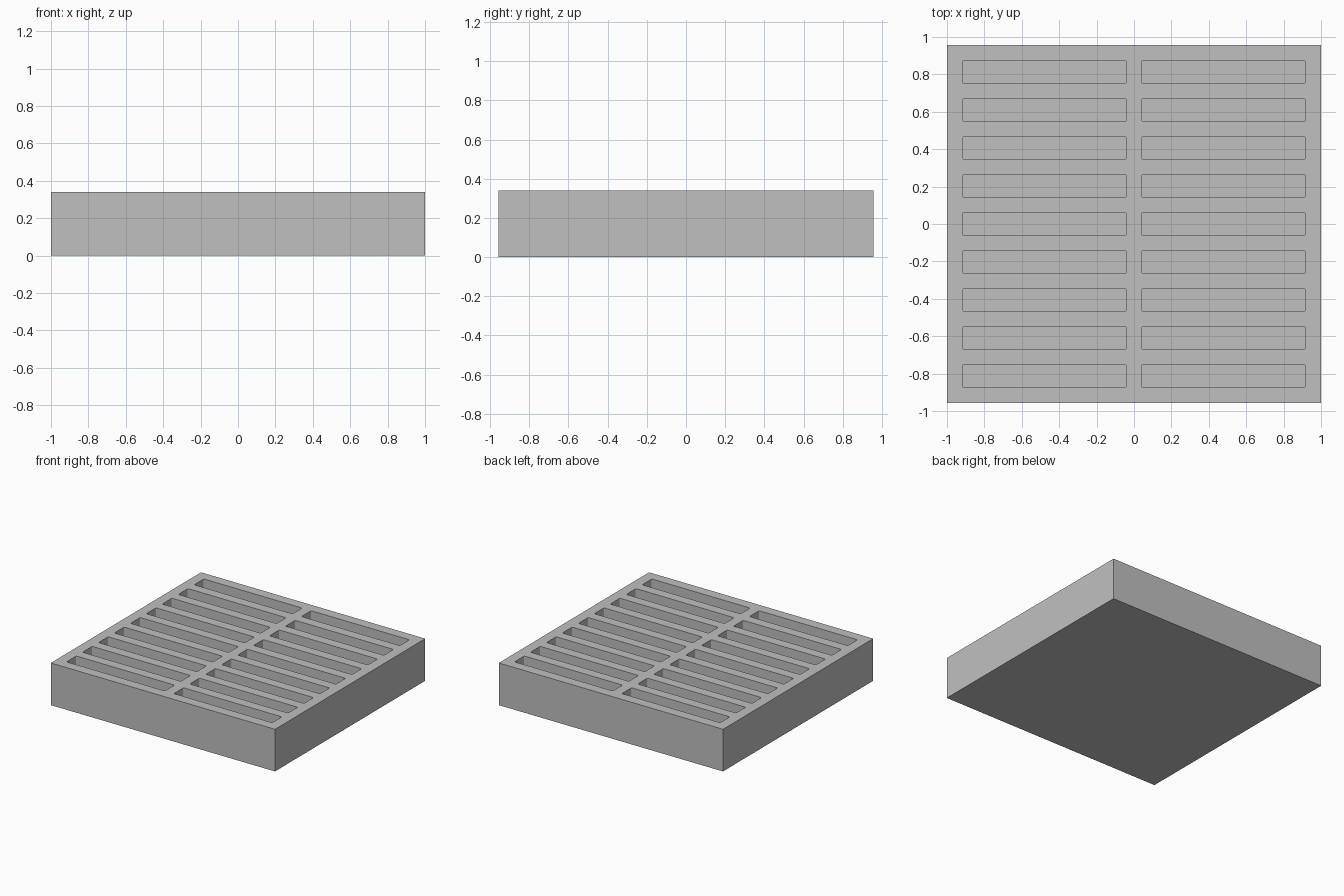
import bpy
import bmesh
from mathutils import Matrix

old = bpy.data.objects.get("Cube")
if old:
    bpy.data.objects.remove(old, do_unlink=True)

WIDTH, DEPTH, HEIGHT = 2.0, 1.914, 0.34
ROWS, PITCH = 9, 0.2033
SLOT_IN, SLOT_OUT, SLOT_DEEP = 0.04, 0.917, 0.123
FLOOR = 0.08
CORNER = 0.01

grey = bpy.data.materials.new("light_grey")
grey.use_nodes = True
colour = (0.53, 0.53, 0.53, 1)
grey.diffuse_color = colour
grey.node_tree.nodes["Principled BSDF"].inputs["Base Color"].default_value = colour


def add_box(bm, size, centre, corner=0):
    """Add a box, optionally with rounded upright edges."""
    part = bmesh.new()
    bmesh.ops.create_cube(part, size=1, matrix=Matrix.Translation(centre) @ Matrix.Diagonal((*size, 1)))
    if corner:
        upright = [e for e in part.edges
                   if abs(e.verts[0].co.z - e.verts[1].co.z) > size[2] / 2]
        bmesh.ops.bevel(part, geom=upright, offset=corner, segments=3,
                        profile=0.5, affect='EDGES')
    temp = bpy.data.meshes.new("temp")
    part.to_mesh(temp)
    part.free()
    bm.from_mesh(temp)
    bpy.data.meshes.remove(temp)


def make_object(name, bm):
    mesh = bpy.data.meshes.new(name)
    bm.to_mesh(mesh)
    bm.free()
    mesh.materials.append(grey)
    obj = bpy.data.objects.new(name, mesh)
    bpy.context.collection.objects.link(obj)
    return obj


# Solid tray block
bm = bmesh.new()
add_box(bm, (WIDTH, DEPTH, HEIGHT), (0, 0, HEIGHT / 2))
tray = make_object("slotted_tray", bm)

# Two columns of pockets, open at the top
bm = bmesh.new()
for side in (-1, 1):
    for row in range(ROWS):
        y = (row - (ROWS - 1) / 2) * PITCH
        add_box(bm, (SLOT_OUT - SLOT_IN, SLOT_DEEP, HEIGHT),
                (side * (SLOT_IN + SLOT_OUT) / 2, y, FLOOR + HEIGHT / 2), CORNER)
cutter = make_object("slot_cutter", bm)

# Cut the pockets and drop the cutter
cut = tray.modifiers.new("slots", 'BOOLEAN')
cut.operation = 'DIFFERENCE'
cut.solver = 'EXACT'
cut.object = cutter
bpy.context.view_layer.objects.active = tray
tray.select_set(True)
bpy.ops.object.modifier_apply(modifier=cut.name)
bpy.data.objects.remove(cutter, do_unlink=True)
